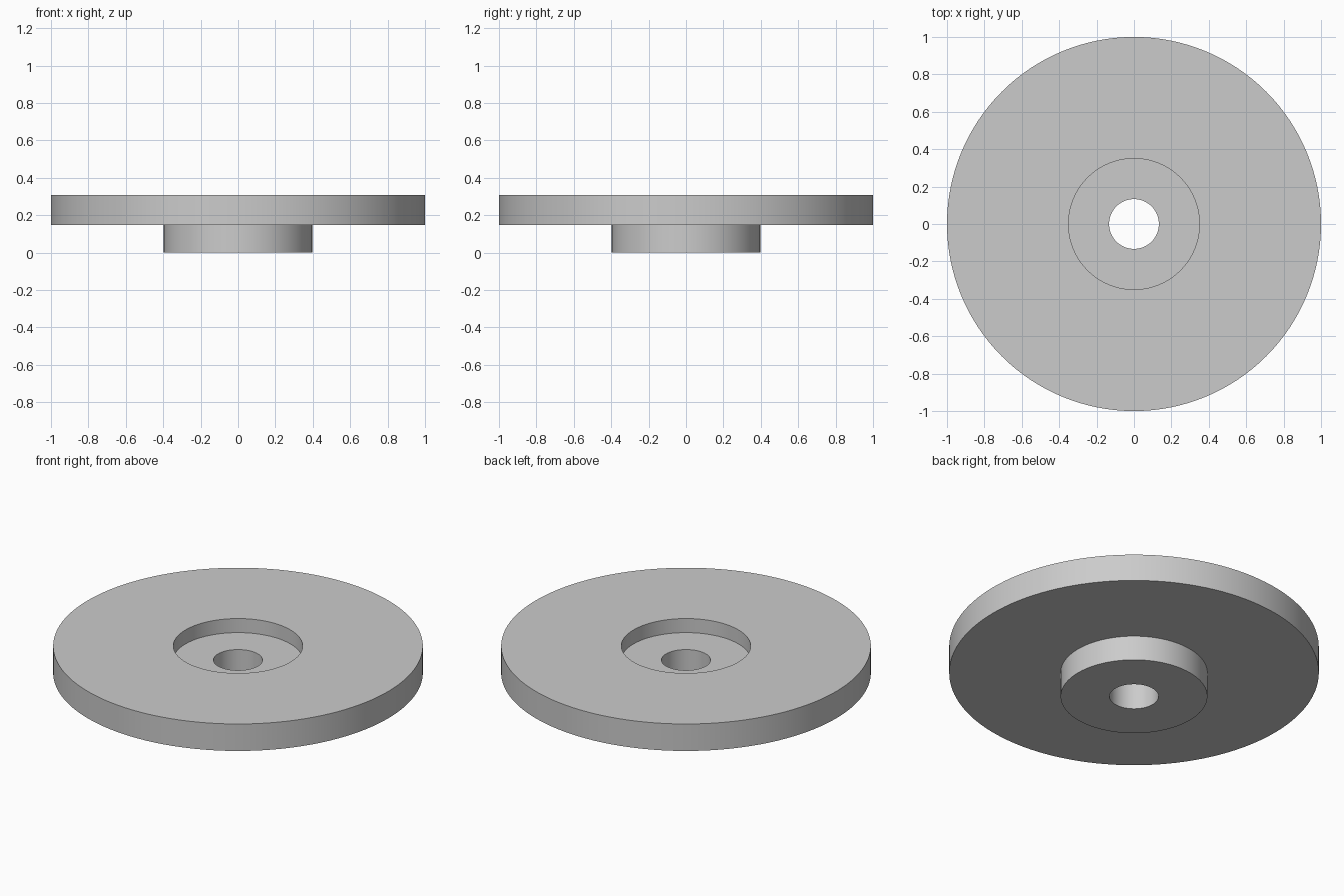
import bpy
import bmesh
import math

if "Cube" in bpy.data.objects:
    bpy.data.objects.remove(bpy.data.objects["Cube"], do_unlink=True)

SEGMENTS = 128

# Plain grey material
grey = bpy.data.materials.new("plain_grey")
grey.use_nodes = True
colour = (0.6, 0.6, 0.6, 1.0)
grey.diffuse_color = colour
grey.node_tree.nodes["Principled BSDF"].inputs["Base Color"].default_value = colour

# Dimensions
bore_r, recess_r, hub_r, flange_r = 0.133, 0.35, 0.397, 1.0
floor_z, flange_z, top_z = 0.225, 0.148, 0.309

# Closed cross-section: bore, hub, flange rim, counterbored recess
profile = [
    (bore_r, 0), (hub_r, 0), (hub_r, flange_z), (flange_r, flange_z),
    (flange_r, top_z), (recess_r, top_z), (recess_r, floor_z), (bore_r, floor_z),
]


def lathe(name, points, material):
    """Revolve a closed (radius, height) outline around the z axis."""
    bm = bmesh.new()
    verts = [bm.verts.new((r, 0, z)) for r, z in points]
    edges = [bm.edges.new((v, verts[(i + 1) % len(verts)])) for i, v in enumerate(verts)]
    bmesh.ops.spin(bm, geom=verts + edges, cent=(0, 0, 0), axis=(0, 0, 1),
                   angle=math.tau, steps=SEGMENTS, use_merge=True)
    bmesh.ops.remove_doubles(bm, verts=bm.verts, dist=0.0001)
    bmesh.ops.recalc_face_normals(bm, faces=bm.faces)
    mesh = bpy.data.meshes.new(name)
    bm.to_mesh(mesh)
    bm.free()
    mesh.materials.append(material)
    obj = bpy.data.objects.new(name, mesh)
    bpy.context.collection.objects.link(obj)
    return obj


# Flanged disc with hub, bore and recess
disc = lathe("flanged_disc", profile, grey)
bpy.ops.object.select_all(action="DESELECT")
disc.select_set(True)
bpy.context.view_layer.objects.active = disc
bpy.ops.object.shade_smooth_by_angle(angle=math.radians(30))
